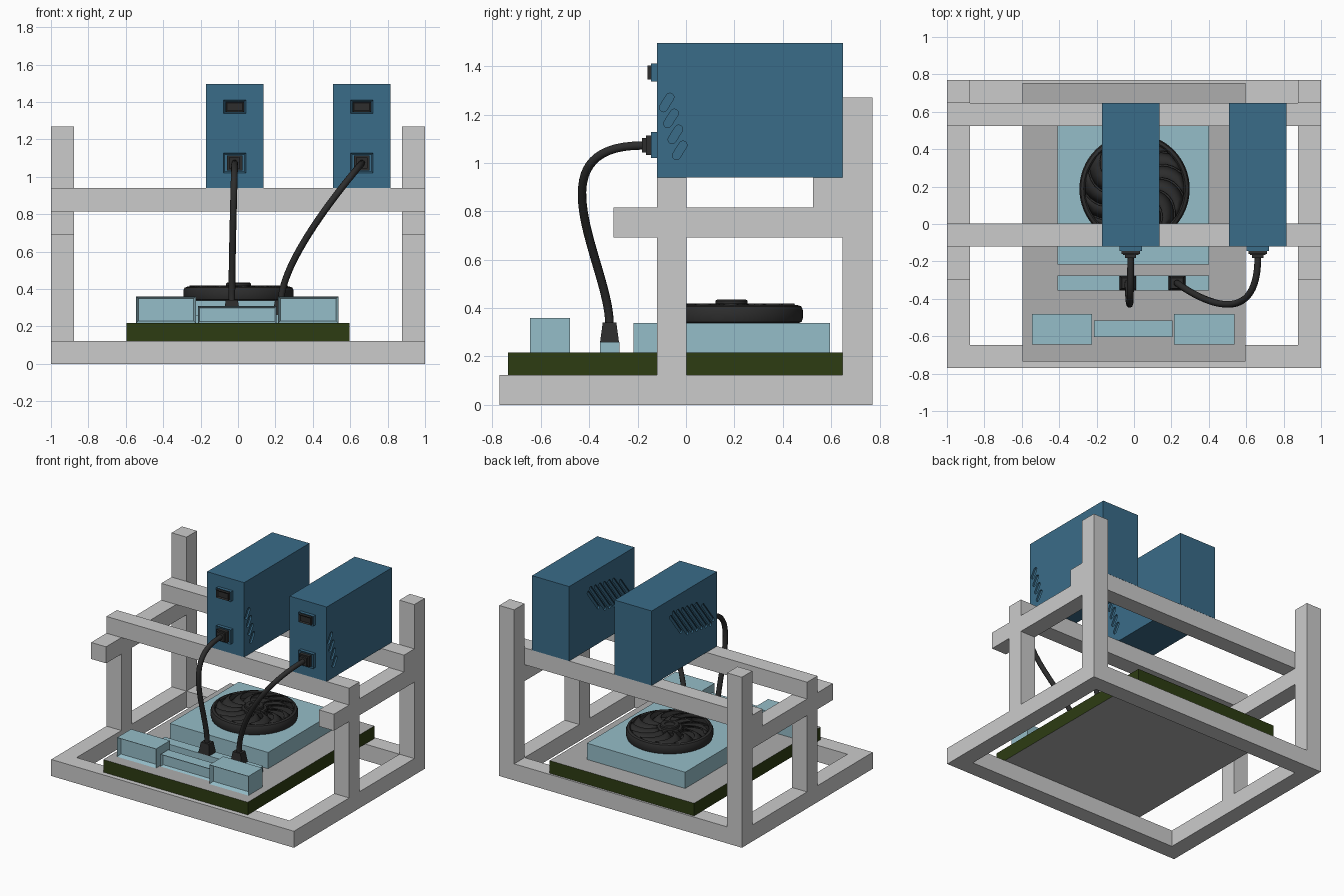
import bpy, bmesh
from math import sin, cos, pi, radians
from mathutils import Vector

if "Cube" in bpy.data.objects:
    bpy.data.objects.remove(bpy.data.objects["Cube"])


def material(name, rgb):
    m = bpy.data.materials.new(name)
    m.diffuse_color = (*rgb, 1)
    m.use_nodes = True
    m.node_tree.nodes["Principled BSDF"].inputs["Base Color"].default_value = m.diffuse_color
    return m


BLUE = material("blue", (0.042, 0.15, 0.25))
PALE = material("pale_blue", (0.30, 0.51, 0.58))
GREEN = material("dark_green", (0.026, 0.045, 0.006))
BLACK = material("black", (0.026, 0.026, 0.026))
GREY = material("grey", (0.42, 0.42, 0.42))


def finish(name, bm, mat=None, smooth=False):
    bmesh.ops.recalc_face_normals(bm, faces=bm.faces)
    me = bpy.data.meshes.new(name)
    bm.to_mesh(me)
    bm.free()
    ob = bpy.data.objects.new(name, me)
    bpy.context.collection.objects.link(ob)
    if mat:
        me.materials.append(mat)
    if smooth:
        bpy.ops.object.select_all(action='DESELECT')
        ob.select_set(True)
        bpy.context.view_layer.objects.active = ob
        bpy.ops.object.shade_smooth_by_angle(angle=radians(35))
    return ob


def box(name, xr, yr, zr, mat=None, inset=0, depth=0, taper=1):
    bm = bmesh.new()
    bmesh.ops.create_cube(bm, size=1)
    c = [sum(r) / 2 for r in (xr, yr, zr)]
    for v in bm.verts:
        t = taper if v.co.z > 0 else 1
        v.co = Vector((c[0] + v.co.x * t * (xr[1] - xr[0]),
                       c[1] + v.co.y * t * (yr[1] - yr[0]),
                       c[2] + v.co.z * (zr[1] - zr[0])))
    if inset:
        bm.normal_update()
        f = min(bm.faces, key=lambda f: f.normal.y)
        bmesh.ops.inset_region(bm, faces=[f], thickness=inset)
        bmesh.ops.translate(bm, verts=f.verts, vec=(0, depth, 0))
    return finish(name, bm, mat)


def lathe(name, profile, centre, mat, steps=64):
    bm = bmesh.new()
    vs = [bm.verts.new((r, 0, z)) for r, z in profile]
    es = [bm.edges.new(p) for p in zip(vs, vs[1:])]
    bmesh.ops.spin(bm, geom=vs + es, axis=(0, 0, 1), cent=(0, 0, 0),
                   angle=2 * pi, steps=steps)
    bmesh.ops.remove_doubles(bm, verts=bm.verts, dist=1e-4)
    bmesh.ops.translate(bm, verts=bm.verts, vec=centre)
    return finish(name, bm, mat, True)


# Open frame: base, posts and rails
W, Y, T = 1.0, 0.77, 0.123
box("base_front_beam", (-W, W), (-Y, -Y + T), (0, T))
box("base_back_beam", (-W, W), (Y - T, Y), (0, T))
for s, side in ((-1, "left"), (1, "right")):
    xr = sorted((s * W, s * (W - T)))
    box(side + "_base_beam", xr, (-Y + T, Y - T), (0, T))
    box(side + "_back_post", xr, (Y - T, Y), (T, 1.27))
    box(side + "_middle_post", xr, (-0.12, 0.003), (T, 0.692))
    box(side + "_side_rail", xr, (-0.3, Y - T), (0.692, 0.815))
box("front_cross_rail", (-W, W), (-0.12, 0.003), (0.815, 0.94))
box("back_cross_rail", (-W, W), (0.525, Y - T), (0.815, 0.94))

# Circuit board: green edges, grey faces
board = box("circuit_board", (-0.595, 0.595), (-0.735, 0.755), (T, 0.217), GREEN)
board.data.materials.append(GREY)
for p in board.data.polygons:
    p.material_index = int(abs(p.normal.z) > 0.5)

# Ports, slot and cooler block
Z = 0.217
box("left_port", (-0.545, -0.225), (-0.645, -0.48), (Z, 0.36), PALE, 0.017, 0.03)
box("right_port", (0.215, 0.537), (-0.645, -0.48), (Z, 0.36), PALE, 0.017, 0.03)
box("middle_port", (-0.215, 0.207), (-0.605, -0.515), (Z, 0.308), PALE, 0.012, 0.02)
box("card_slot", (-0.41, 0.40), (-0.355, -0.275), (Z, 0.26), PALE)
box("cooler_block", (-0.41, 0.40), (-0.217, 0.595), (Z, 0.338), PALE)

# Fan: housing, hub and swept blades
FAN = (0.003, 0.188, 0)
lathe("fan_housing", [(0, .336), (.272, .336), (.29, .343), (.295, .358), (.295, .392),
                      (.288, .407), (.272, .413), (.264, .406), (.262, .36), (0, .36)],
      FAN, BLACK)
lathe("fan_hub", [(.09, .358), (.09, .406), (.084, .412), (.066, .414), (.066, .43),
                  (.06, .435), (.035, .435), (.032, .43), (0, .43)], FAN, BLACK, 40)
bm = bmesh.new()
N, RINGS = 13, 8
for k in range(N):
    rows = []
    for i in range(RINGS):
        t = i / (RINGS - 1)
        r = 0.085 + 0.18 * t
        a = 2 * pi * k / N - 0.6 * t * t
        row = []
        for da, z in ((0, 0.416), (0.2, 0.40), (0.4, 0.376)):
            row.append(bm.verts.new((FAN[0] + r * cos(a + da), FAN[1] + r * sin(a + da), z)))
        rows.append(row)
    for a, b in zip(rows, rows[1:]):
        for j in range(2):
            bm.faces.new((a[j], b[j], b[j + 1], a[j + 1]))
blades = finish("fan_blades", bm, BLACK, True)
sol = blades.modifiers.new("thickness", 'SOLIDIFY')
sol.thickness, sol.offset = 0.008, 0


def add_slot(bm, x, y, z, length, width, angle, depth=0.012):
    """Rounded slot prism through the plane at x."""
    pts = []
    for end in (1, -1):
        for i in range(7):
            a = -pi / 2 + pi * i / 6 + (0 if end > 0 else pi)
            u = end * (length - width) / 2 + width / 2 * cos(a)
            v = width / 2 * sin(a)
            pts.append((y + u * cos(angle) - v * sin(angle),
                        z + u * sin(angle) + v * cos(angle)))
    f = bm.faces.new([bm.verts.new((x - depth, *p)) for p in pts])
    ext = bmesh.ops.extrude_face_region(bm, geom=[f])["geom"]
    bmesh.ops.translate(bm, vec=(2 * depth, 0, 0),
                        verts=[g for g in ext if isinstance(g, bmesh.types.BMVert)])


# Two power supply boxes with vents, switch, socket, cable and plugs
for side, cx, plug_x in (("left", -0.018, -0.033), ("right", 0.662, 0.23)):
    body = box(side + "_power_box", (cx - .153, cx + .153), (-0.12, 0.648), (0.94, 1.495), BLUE)
    bm = bmesh.new()
    for i in range(4):
        add_slot(bm, cx + .153, -0.08 + 0.018 * i, 1.25 - 0.066 * i, 0.085, 0.034, radians(58))
    for i in range(8):
        add_slot(bm, cx - .153, -0.015 + 0.054 * i, 1.23 + 0.008 * i,
                 0.22 if i in (0, 7) else 0.3, 0.026, radians(52))
    cutter = finish(side + "_vent_cutter", bm)
    cutter.hide_render = True
    cutter.hide_viewport = True
    cut = body.modifiers.new("vents", 'BOOLEAN')
    cut.operation, cut.object, cut.solver = 'DIFFERENCE', cutter, 'EXACT'

    box(side + "_switch_frame", (cx - .06, cx + .06), (-0.145, -0.12), (1.337, 1.41), BLUE, .01, .006)
    box(side + "_switch", (cx - .05, cx + .05), (-0.16, -0.135), (1.345, 1.402), BLACK, .012, .008)
    box(side + "_socket", (cx - .06, cx + .06), (-0.145, -0.12), (1.02, 1.127), BLUE, .01, .006)
    box(side + "_socket_plug", (cx - .042, cx + .042), (-0.165, -0.135), (1.033, 1.113), BLACK)
    box(side + "_socket_boot", (cx - .03, cx + .03), (-0.182, -0.165), (1.043, 1.103), BLACK)
    box(side + "_board_plug", (plug_x - .045, plug_x + .045), (-0.355, -0.277), (0.26, 0.34),
        BLACK, taper=0.72)

    cu = bpy.data.curves.new(side + "_cable", 'CURVE')
    cu.dimensions = '3D'
    cu.bevel_depth, cu.bevel_resolution, cu.resolution_u = 0.018, 3, 32
    sp = cu.splines.new('BEZIER')
    sp.bezier_points.add(1)
    ends = (Vector((cx, -0.178, 1.072)), Vector((plug_x, -0.316, 0.33)))
    dirs = (Vector((0, -0.47, 0)), Vector((0, 0, -0.25)))
    for bp, p, d in zip(sp.bezier_points, ends, dirs):
        bp.handle_left_type = bp.handle_right_type = 'FREE'
        bp.co, bp.handle_left, bp.handle_right = p, p - d, p + d
    cu.materials.append(BLACK)
    bpy.context.collection.objects.link(bpy.data.objects.new(side + "_cable", cu))
